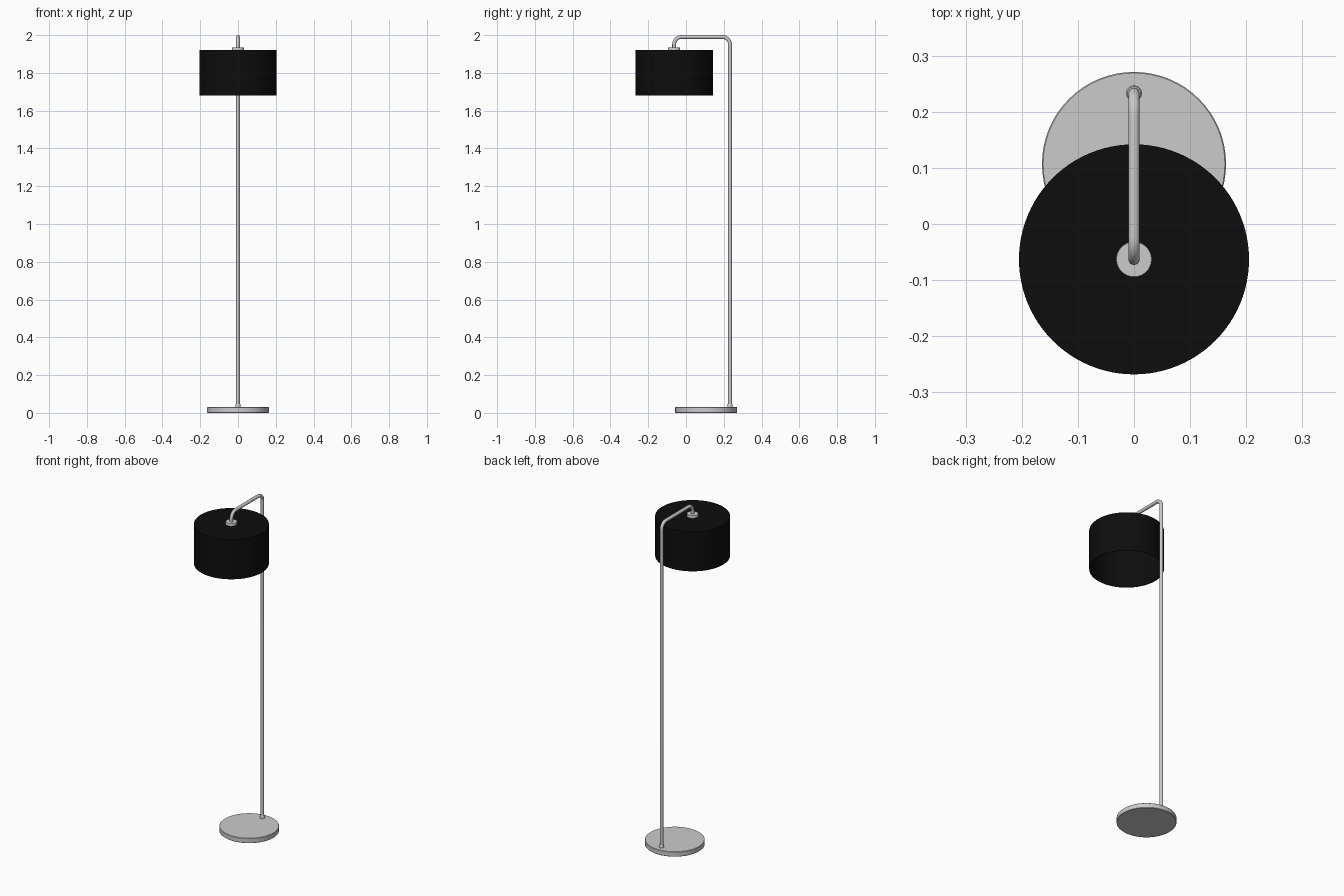
import bpy, bmesh, math
from mathutils import Vector

if "Cube" in bpy.data.objects:
    bpy.data.objects.remove(bpy.data.objects["Cube"])

POLE_Y, SHADE_Y, BASE_Y = 0.233, -0.063, 0.107


def lathe(name, profile, y, segments=64):
    """Revolve an (r, z) profile about a vertical axis at (0, y)."""
    bm = bmesh.new()
    verts = [bm.verts.new((r, 0, z)) for r, z in profile]
    edges = [bm.edges.new(pair) for pair in zip(verts, verts[1:])]
    bmesh.ops.spin(bm, geom=verts + edges, cent=(0, 0, 0), axis=(0, 0, 1),
                   angle=math.tau, steps=segments)
    bmesh.ops.remove_doubles(bm, verts=bm.verts, dist=1e-5)
    bmesh.ops.recalc_face_normals(bm, faces=bm.faces)
    mesh = bpy.data.meshes.new(name)
    bm.to_mesh(mesh)
    bm.free()
    ob = bpy.data.objects.new(name, mesh)
    ob.location.y = y
    bpy.context.collection.objects.link(ob)
    bpy.ops.object.select_all(action='DESELECT')
    ob.select_set(True)
    bpy.context.view_layer.objects.active = ob
    bpy.ops.object.shade_smooth_by_angle(angle=math.radians(35))
    return ob


def bend(cy, cz, r, a0, a1, n=10):
    """Arc points in the YZ plane."""
    return [(0, cy + r * math.cos(a0 + (a1 - a0) * i / n),
             cz + r * math.sin(a0 + (a1 - a0) * i / n)) for i in range(n + 1)]


# Weighted round foot with a small bevelled rim
lathe("base", [(0, 0), (0.162, 0), (0.164, 0.002), (0.164, 0.028),
               (0.162, 0.03), (0, 0.03)], BASE_Y)

# Collar where the pole enters the foot
lathe("pole_collar", [(0, 0.029), (0.014, 0.029), (0.014, 0.045),
                      (0.012, 0.048), (0, 0.048)], POLE_Y, 32)

# Bent tube: upright, arm and short drop into the shade
R, TOP = 0.04, 1.99
path = [(0, POLE_Y, 0.03)]
path += bend(POLE_Y - R, TOP - R, R, 0, math.pi / 2)
path += bend(SHADE_Y + R, TOP - R, R, math.pi / 2, math.pi)
path += [(0, SHADE_Y, 1.925)]
curve = bpy.data.curves.new("pole", 'CURVE')
curve.dimensions = '3D'
curve.bevel_depth = 0.01
curve.bevel_resolution = 6
curve.use_fill_caps = True
spline = curve.splines.new('POLY')
spline.points.add(len(path) - 1)
for point, co in zip(spline.points, path):
    point.co = (*co, 1)
spline.use_smooth = True
bpy.context.collection.objects.link(bpy.data.objects.new("pole", curve))

# Mounting disc on top of the shade
lathe("shade_cap", [(0, 1.918), (0.032, 1.918), (0.032, 1.933),
                    (0.031, 1.935), (0, 1.935)], SHADE_Y, 48)

# Drum shade: closed top, open underneath, thin wall
shade = lathe("shade", [(0, 1.92), (0.205, 1.92), (0.205, 1.68),
                        (0.202, 1.68), (0.202, 1.917), (0, 1.917)], SHADE_Y, 96)
black = bpy.data.materials.new("black_fabric")
black.diffuse_color = (0.004, 0.004, 0.004, 1)
black.use_nodes = True
black.node_tree.nodes["Principled BSDF"].inputs["Base Color"].default_value = black.diffuse_color
shade.data.materials.append(black)
